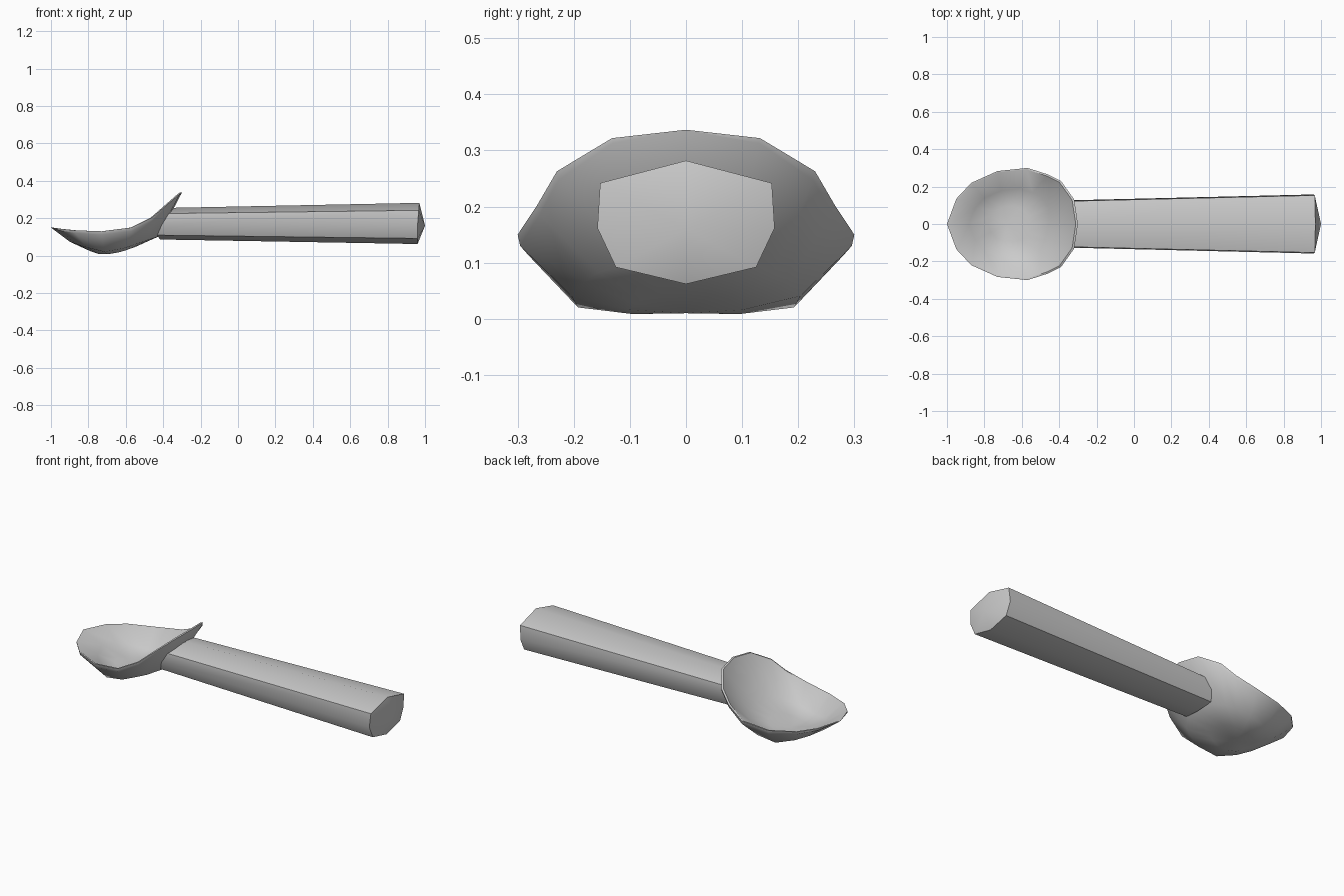
import bpy

if "Cube" in bpy.data.objects:
    bpy.data.objects.remove(bpy.data.objects["Cube"])


def interp(table, x):
    """Piecewise-linear lookup in a list of (x, z) pairs."""
    if x <= table[0][0]:
        return table[0][1]
    for (x0, z0), (x1, z1) in zip(table, table[1:]):
        if x <= x1:
            return z0 + (z1 - z0) * (x - x0) / (x1 - x0)
    return table[-1][1]


def loft(name, rings, start=None, end=None):
    """Skin closed rings in order, with optional fan points at either end."""
    n = len(rings[0])
    verts = [p for r in rings for p in r]
    faces = []
    for k in range(len(rings) - 1):
        for i in range(n):
            j = (i + 1) % n
            faces.append((k * n + i, k * n + j, (k + 1) * n + j, (k + 1) * n + i))
    for point, base in ((start, 0), (end, (len(rings) - 1) * n)):
        if point:
            verts.append(point)
            c = len(verts) - 1
            for i in range(n):
                j = (i + 1) % n
                faces.append((base + j, base + i, c) if base == 0 else (base + i, base + j, c))
    mesh = bpy.data.meshes.new(name)
    mesh.from_pydata(verts, [], faces)
    ob = bpy.data.objects.new(name, mesh)
    bpy.context.collection.objects.link(ob)
    bpy.context.view_layer.objects.active = ob
    ob.select_set(True)
    bpy.ops.object.mode_set(mode='EDIT')
    bpy.ops.mesh.select_all(action='SELECT')
    bpy.ops.mesh.normals_make_consistent(inside=False)
    bpy.ops.object.mode_set(mode='OBJECT')
    bpy.ops.object.shade_smooth_by_angle(angle=0.75)
    ob.select_set(False)
    return ob


# Scoop bowl: half rim outline mirrored across y, raised toward the handle
half = [(-1, 0, .15), (-.95, .135, .143), (-.87, .22, .135), (-.73, .283, .13),
        (-.57, .3, .15), (-.46, .265, .203), (-.39, .23, .263),
        (-.32, .132, .322), (-.3, 0, .337)]
rim = half + [(x, -y, z) for x, y, z in half[-2:0:-1]]
belly = [(-.9, .06), (-.87, .05), (-.73, .004), (-.63, .018), (-.55, .046), (-.42, .09)]
CX = -.68


def bowl_ring(scale, lift):
    ring = []
    for x, y, z in rim:
        px = CX + (x - CX) * scale
        ring.append((px, y * scale, interp(belly, px) + lift))
    return ring


lip_out = [(x, y * .985, z - .02 * abs(y) / .3) for x, y, z in rim]
lip_in = [(CX + (x - CX) * .97, y * .97, z) for x, y, z in rim]
loft("scoop_bowl",
     [bowl_ring(.34, 0), bowl_ring(.68, .014), lip_out, rim, lip_in,
      bowl_ring(.63, .036), bowl_ring(.32, .022)],
     start=(CX, 0, .01), end=(CX, 0, .032))

# Handle: tapered eight-sided grip, slanted to meet the bowl, with a domed end
section = [(0, .11), (.153, .07), (.158, -.01), (.125, -.08), (0, -.11),
           (-.125, -.08), (-.158, -.01), (-.153, .07)]
near, far = [], []
for y, z in section:
    zz = .171 + z * .77
    near.append((-.415 + (zz - .088) * .45 - .3 * abs(y) * .79, y * .79, zz))
    far.append((.96 + max(z, 0) * .09, y, .172 + z))
loft("handle", [near, far], end=(1, 0, .16))
